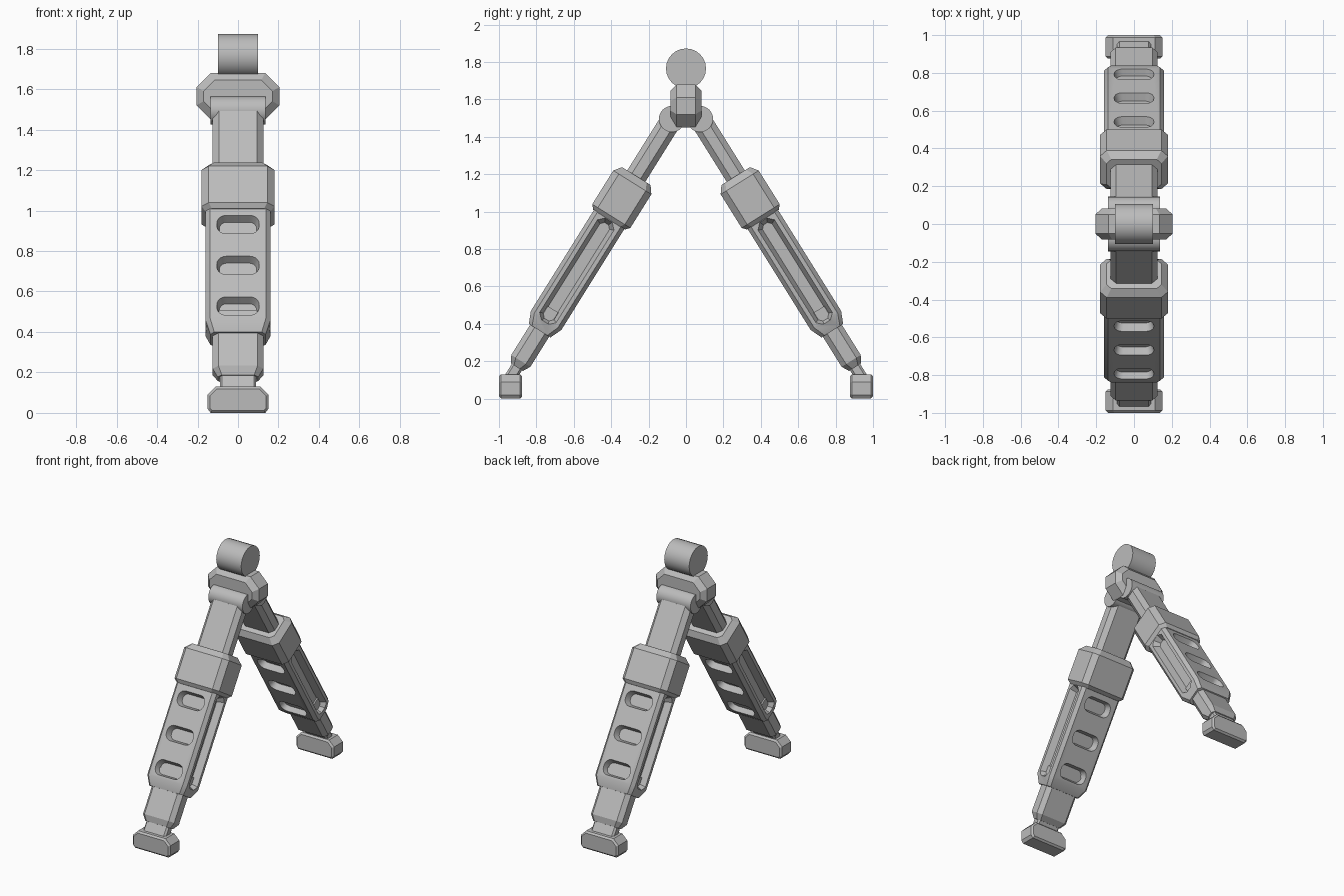
import bpy, bmesh, math
from mathutils import Matrix, Vector

cube = bpy.data.objects.get("Cube")
if cube:
    bpy.data.objects.remove(cube, do_unlink=True)

GREY = (0.5, 0.5, 0.5, 1)
grey = bpy.data.materials.new("plain grey")
grey.use_nodes = True
grey.diffuse_color = GREY
grey.node_tree.nodes["Principled BSDF"].inputs["Base Color"].default_value = GREY


def ring(hx, hy, r, n=1):
    """Rectangle outline with corners cut (n=1) or rounded (n>1)."""
    pts = []
    for i, (sx, sy) in enumerate([(1, 1), (-1, 1), (-1, -1), (1, -1)]):
        for k in range(n + 1):
            a = math.pi / 2 * (i + k / n)
            pts.append((sx * (hx - r) + r * math.cos(a), sy * (hy - r) + r * math.sin(a)))
    return pts


def loft(name, sections, matrix=Matrix()):
    """Solid through (height, outline) sections along local z."""
    bm = bmesh.new()
    rings = [[bm.verts.new((x, y, z)) for x, y in pts] for z, pts in sections]
    n = len(rings[0])
    for a, b in zip(rings, rings[1:]):
        for i in range(n):
            j = (i + 1) % n
            bm.faces.new((a[i], a[j], b[j], b[i]))
    bm.faces.new(rings[0])
    bm.faces.new(rings[-1])
    bmesh.ops.recalc_face_normals(bm, faces=bm.faces)
    mesh = bpy.data.meshes.new(name)
    bm.to_mesh(mesh)
    bm.free()
    mesh.materials.append(grey)
    obj = bpy.data.objects.new(name, mesh)
    bpy.context.collection.objects.link(obj)
    obj.matrix_world = matrix
    return obj


def activate(obj):
    bpy.ops.object.select_all(action='DESELECT')
    obj.select_set(True)
    bpy.context.view_layer.objects.active = obj


def smooth(obj):
    activate(obj)
    bpy.ops.object.shade_smooth_by_angle(angle=math.radians(32))


def cut(obj, cutters):
    activate(obj)
    for c in cutters:
        mod = obj.modifiers.new("recess", 'BOOLEAN')
        mod.solver = 'EXACT'
        mod.object = c
        bpy.ops.object.modifier_apply(modifier=mod.name)
        bpy.data.objects.remove(c, do_unlink=True)


def circle(r, n):
    return [(r * math.cos(math.tau * i / n), r * math.sin(math.tau * i / n)) for i in range(n)]


def leg_part(name, rows, frame):
    """Cut-corner bar; rows are (distance down the leg, half width, half depth, corner)."""
    return loft(name, [(-s, ring(hx, hy, c)) for s, hx, hy, c in rows], frame)


ALONG_X = Matrix.Rotation(math.pi / 2, 4, 'Y')
ALONG_Y = Matrix.Rotation(math.pi / 2, 4, 'X')

# Head: top roller and chamfered block
smooth(loft("top_roller", [(-0.1, circle(0.107, 24)), (0.1, circle(0.107, 24))],
            Matrix.Translation((0, 0, 1.765)) @ ALONG_X))
outer, inner = ring(0.205, 0.115, 0.07), ring(0.17, 0.08, 0.055)
loft("head_block", [(-0.083, inner), (-0.05, outer), (0.05, outer), (0.083, inner)],
     Matrix.Translation((0, 0, 1.565)) @ ALONG_Y)

# Two splayed legs, the second turned half way round
for side, turn in (("back", 0), ("front", math.pi)):
    spin = Matrix.Rotation(turn, 4, 'Z')
    pivot = spin @ Matrix.Translation((0, 0.075, 1.495))
    frame = pivot @ Matrix.Rotation(math.radians(32), 4, 'X')

    smooth(loft(side + "_hinge", [(-0.137, circle(0.07, 24)), (0.137, circle(0.07, 24))],
                pivot @ ALONG_X))
    leg_part(side + "_upper_tube", [(0, 0.125, 0.057, 0.03), (0.5, 0.125, 0.057, 0.03)], frame)
    leg_part(side + "_collar", [(0.36, 0.145, 0.09, 0.025), (0.4, 0.18, 0.12, 0.035),
                                (0.612, 0.18, 0.12, 0.035), (0.635, 0.16, 0.1, 0.03)], frame)
    leg_part(side + "_lower_tube", [(1.2, 0.125, 0.06, 0.028), (1.525, 0.125, 0.06, 0.028),
                                    (1.565, 0.1, 0.038, 0.02)], frame)
    leg_part(side + "_ankle", [(1.5, 0.09, 0.032, 0.012), (1.66, 0.09, 0.032, 0.012)], frame)

    # Main sleeve with grip slots on both broad faces and a groove down each side
    sleeve = leg_part(side + "_sleeve", [(0.5, 0.16, 0.096, 0.022), (1.27, 0.16, 0.096, 0.022),
                                         (1.335, 0.137, 0.068, 0.02)], frame)
    cutters = []
    for sign in (1, -1):
        for s in (0.725, 0.963, 1.2):
            m = frame @ Matrix.Translation((0, 0, -s)) @ Matrix.Rotation(-sign * math.pi / 2, 4, 'X')
            cutters.append(loft("slot_cutter", [(0.052, ring(0.092, 0.04, 0.036, 5)),
                                                (0.096, ring(0.105, 0.053, 0.046, 5)),
                                                (0.13, ring(0.105, 0.053, 0.046, 5))], m))
        m = frame @ Matrix.Translation((0, 0, -0.96)) @ Matrix.Rotation(sign * math.pi / 2, 4, 'Y')
        cutters.append(loft("groove_cutter", [(0.115, ring(0.3, 0.03, 0.018)),
                                              (0.16, ring(0.322, 0.052, 0.03)),
                                              (0.2, ring(0.322, 0.052, 0.03))], m))
    bpy.context.view_layer.update()
    cut(sleeve, cutters)
    smooth(sleeve)

    # Foot pad with cut upper corners and softened edges
    half = [(0.135, 0), (0.15, 0.02), (0.15, 0.09), (0.11, 0.13)]
    outline = half + [(-x, z) for x, z in reversed(half)]
    foot = loft(side + "_foot", [(-0.062, outline), (0.062, outline)],
                spin @ Matrix.Translation((0, 0.938, 0)) @ ALONG_Y)
    bevel = foot.modifiers.new("soft edges", 'BEVEL')
    bevel.width = 0.012
    bevel.segments = 1
    bevel.limit_method = 'ANGLE'
    bevel.angle_limit = math.radians(60)
